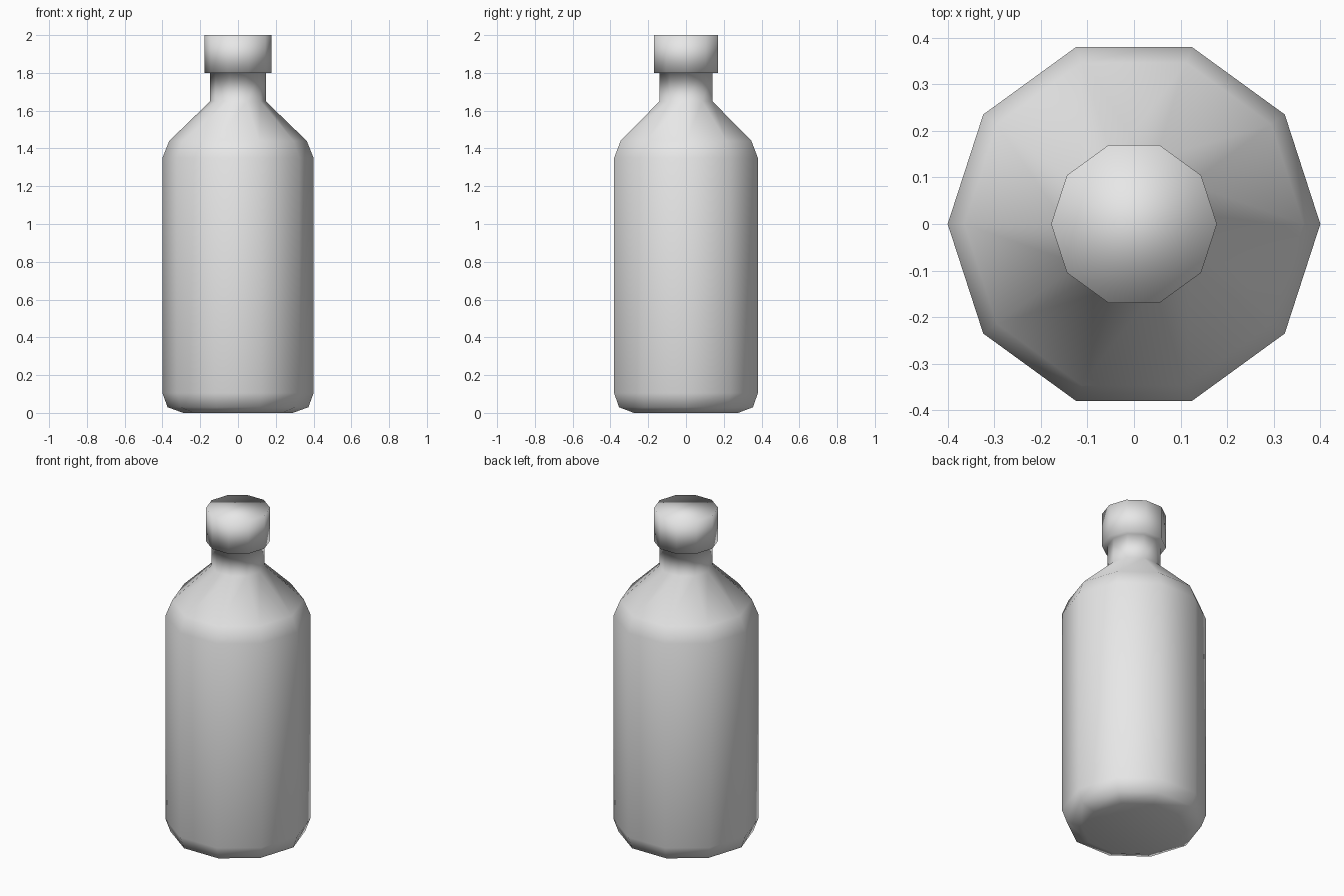
import bpy, bmesh
from math import cos, sin, tau

cube = bpy.data.objects.get("Cube")
if cube:
    bpy.data.objects.remove(cube, do_unlink=True)

SIDES = 10

# One plain grey material
grey = bpy.data.materials.new("plain grey")
grey.use_nodes = True
colour = (0.8, 0.8, 0.8, 1)
grey.diffuse_color = colour
grey.node_tree.nodes["Principled BSDF"].inputs["Base Color"].default_value = colour


def turned(name, profile):
    """Revolve (radius, height) points into a closed, smooth-shaded solid."""
    bm = bmesh.new()
    rings = [[bm.verts.new((r * cos(tau * i / SIDES), r * sin(tau * i / SIDES), z))
              for i in range(SIDES)] for r, z in profile]
    for low, high in zip(rings, rings[1:]):
        for i in range(SIDES):
            j = (i + 1) % SIDES
            bm.faces.new((low[i], low[j], high[j], high[i]))
    bm.faces.new(rings[0][::-1])
    bm.faces.new(rings[-1])
    for face in bm.faces:
        face.smooth = True
    mesh = bpy.data.meshes.new(name)
    bm.to_mesh(mesh)
    bm.free()
    mesh.materials.append(grey)
    obj = bpy.data.objects.new(name, mesh)
    bpy.context.collection.objects.link(obj)
    return obj


base = [(0.29, 0), (0.373, 0.03), (0.4, 0.105)]
shoulder = [(0.4, 1.35), (0.364, 1.44), (0.147, 1.65)]
neck_and_cap = [(0.147, 1.8), (0.178, 1.8), (0.178, 2.0)]

# Bottle with its cap as one continuous surface
turned("bottle", base + shoulder + neck_and_cap)
